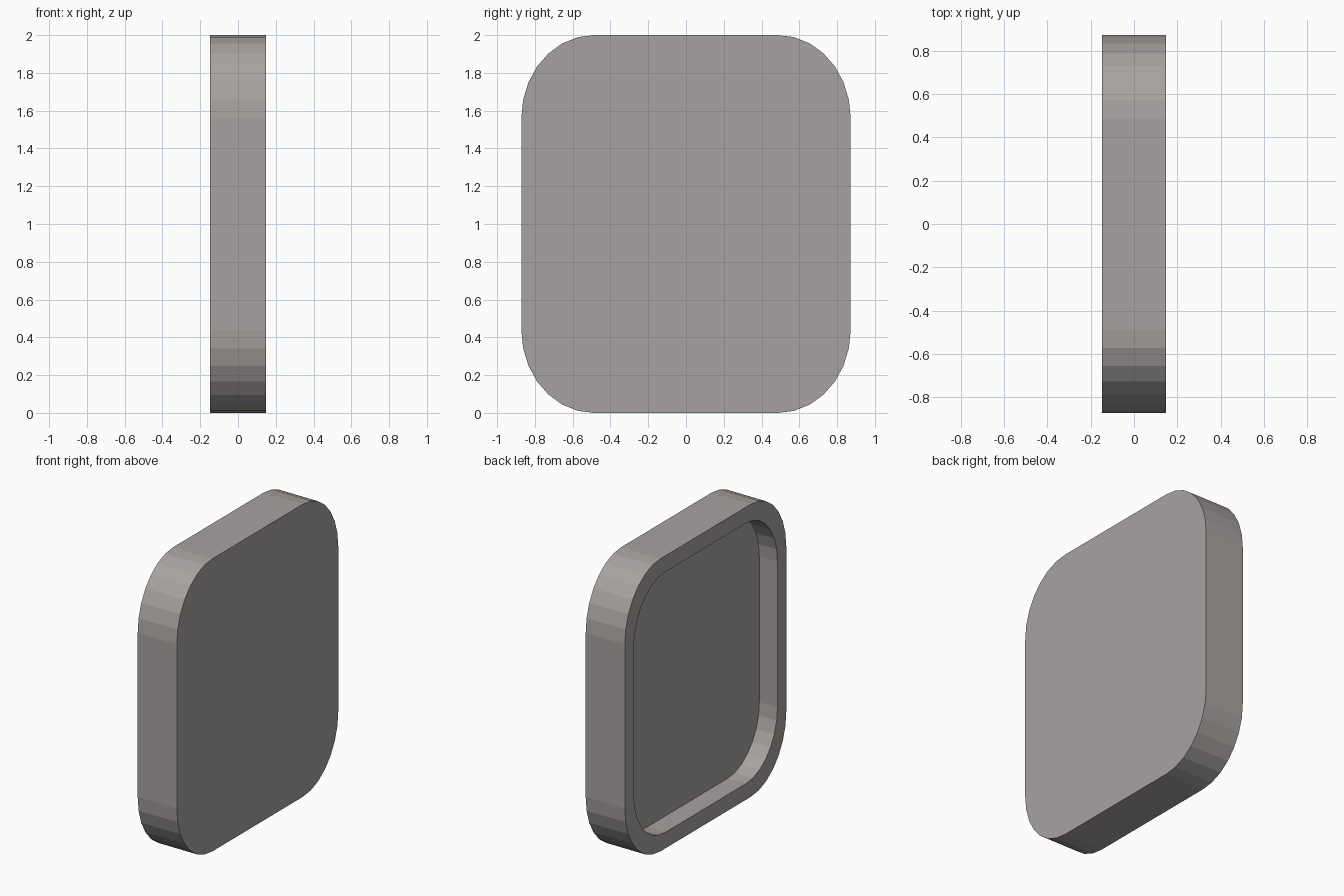
import bpy, bmesh
from math import cos, sin, pi

if "Cube" in bpy.data.objects:
    bpy.data.objects.remove(bpy.data.objects["Cube"])

HALF_X, WIDTH_SCALE = 0.148, 0.872   # half thickness, y squash of the square outline
RADIUS, SEGMENTS = 0.44, 7           # corner rounding
INNER, DEPTH = 0.89, 0.137           # recess scale and depth


def outline(bm, x, scale):
    """Rounded square loop in the YZ plane, squashed along y."""
    c = 1 - RADIUS
    loop = []
    for q, (sy, sz) in enumerate([(1, 1), (-1, 1), (-1, -1), (1, -1)]):
        for i in range(SEGMENTS + 1):
            a = (q + i / SEGMENTS) * pi / 2
            y, z = sy * c + RADIUS * cos(a), sz * c + RADIUS * sin(a)
            loop.append(bm.verts.new((x, y * scale * WIDTH_SCALE, z * scale + 1)))
    return loop


# Solid front, outer wall, rim, recess wall and recess floor
bm = bmesh.new()
loops = [outline(bm, HALF_X, 1), outline(bm, -HALF_X, 1),
         outline(bm, -HALF_X, INNER), outline(bm, -HALF_X + DEPTH, INNER)]
bm.faces.new(loops[0])
for a, b in zip(loops, loops[1:]):
    for i in range(len(a)):
        j = (i + 1) % len(a)
        bm.faces.new((a[i], b[i], b[j], a[j]))
bm.faces.new(loops[-1])
bmesh.ops.recalc_face_normals(bm, faces=bm.faces)

mesh = bpy.data.meshes.new("recessed_panel")
bm.to_mesh(mesh)
bm.free()

# Warm dark grey
mat = bpy.data.materials.new("warm_grey")
mat.diffuse_color = (0.39, 0.365, 0.355, 1)
mat.use_nodes = True
mat.node_tree.nodes["Principled BSDF"].inputs["Base Color"].default_value = mat.diffuse_color
mesh.materials.append(mat)
bpy.context.collection.objects.link(bpy.data.objects.new("recessed_panel", mesh))
